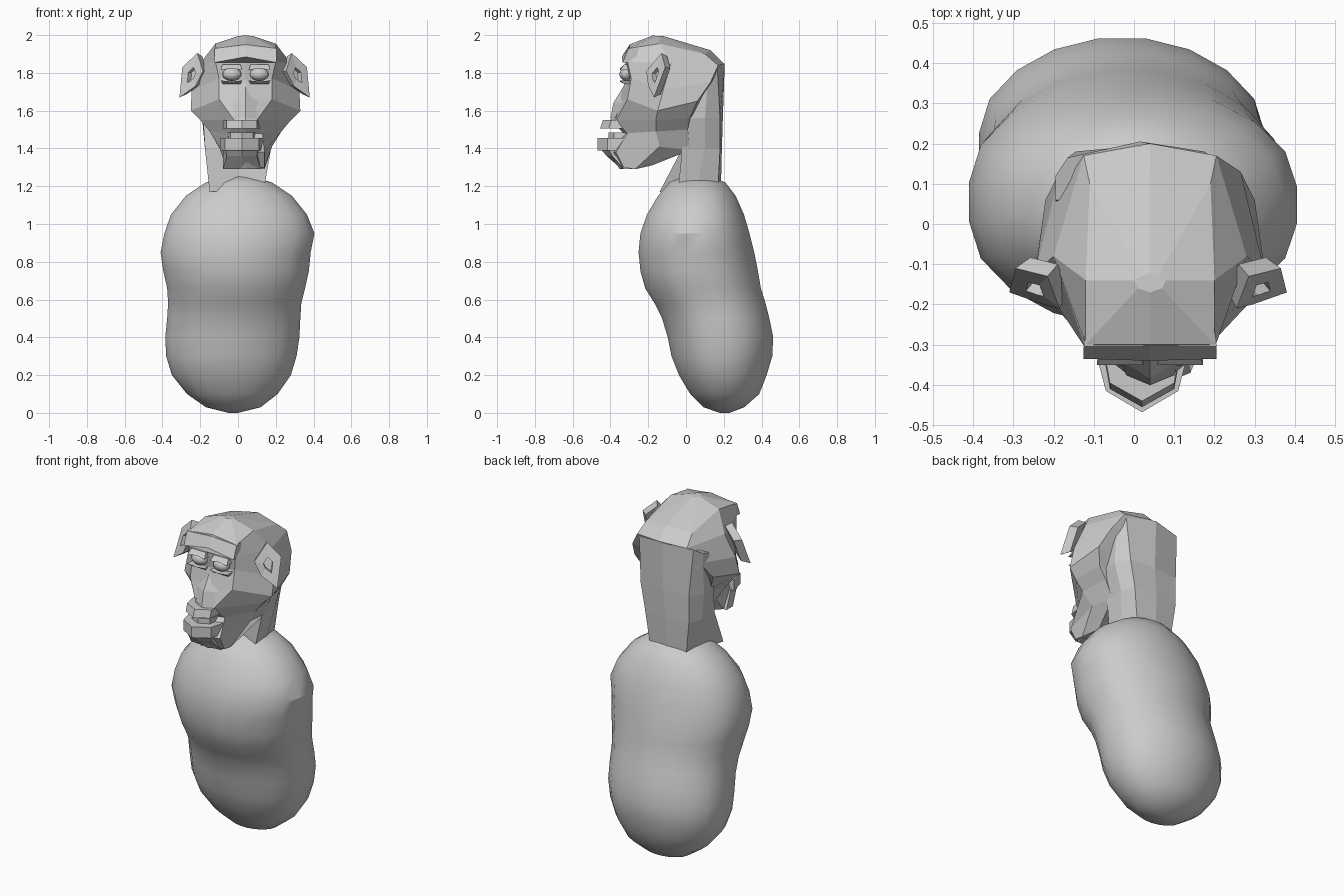
import bpy, bmesh, math
from mathutils import Vector

cube = bpy.data.objects.get("Cube")
if cube:
    bpy.data.objects.remove(cube, do_unlink=True)

grey = bpy.data.materials.new("plain_grey")
grey.use_nodes = True
grey.diffuse_color = (0.6, 0.6, 0.6, 1)
grey.node_tree.nodes["Principled BSDF"].inputs["Base Color"].default_value = grey.diffuse_color

MID = 0.04  # head centre line
MOUTH = 0.02  # the mouth sits slightly off centre


def finish(name, bm, smooth=False):
    """Turn a bmesh into a named object."""
    bmesh.ops.remove_doubles(bm, verts=bm.verts, dist=0.0005)
    bmesh.ops.recalc_face_normals(bm, faces=bm.faces)
    mesh = bpy.data.meshes.new(name)
    bm.to_mesh(mesh)
    bm.free()
    mesh.materials.append(grey)
    obj = bpy.data.objects.new(name, mesh)
    bpy.context.collection.objects.link(obj)
    if smooth:
        bpy.ops.object.select_all(action='DESELECT')
        obj.select_set(True)
        bpy.context.view_layer.objects.active = obj
        bpy.ops.object.shade_smooth_by_angle(angle=math.radians(32))
    return obj


def loft(name, rings, smooth=False):
    """Skin closed rings of equal length and cap both ends."""
    bm = bmesh.new()
    rows = [[bm.verts.new(p) for p in ring] for ring in rings]
    n = len(rows[0])
    for low, high in zip(rows, rows[1:]):
        for i in range(n):
            j = (i + 1) % n
            bm.faces.new((low[i], low[j], high[j], high[i]))
    bm.faces.new(rows[0])
    bm.faces.new(rows[-1])
    return finish(name, bm, smooth)


def mirrored(half, centre=MID):
    """Complete a half ring running from front middle to back middle."""
    right = [Vector((centre + x, y, z)) for x, y, z in half]
    left = [Vector((centre - x, y, z)) for x, y, z in half[-2:0:-1]]
    return right + left


def mouth_slab(name, outline, bottom, top, shift=0.0):
    """Upright slab from a half outline; the top may lean back by shift."""
    rings = []
    for z, dy in ((bottom, 0.0), (top, shift)):
        rings.append(mirrored([(x, y + dy, z) for x, y in outline], MOUTH))
    return loft(name, rings)


# Body: leaning, lumpy capsule with flattened flanks (z, x range, y range)
sections = [
    (0, -.05, 0, .18, .23), (.03, -.17, .12, .09, .31), (.1, -.27, .21, .02, .39),
    (.2, -.35, .28, -.04, .43), (.3, -.38, .31, -.08, .46), (.4, -.385, .325, -.1, .465),
    (.5, -.375, .33, -.13, .445), (.58, -.37, .335, -.17, .425), (.66, -.375, .355, -.22, .4),
    (.75, -.395, .375, -.245, .385), (.85, -.41, .385, -.255, .365), (.95, -.39, .405, -.245, .34),
    (1.05, -.355, .365, -.21, .31), (1.15, -.275, .285, -.15, .265), (1.22, -.17, .18, -.09, .21),
    (1.255, -.06, .06, -.01, .12)]
SIDES = 20
rings = []
for z, x0, x1, y0, y1 in sections:
    ring = []
    for i in range(SIDES):
        a = math.tau * (i + 0.5) / SIDES
        c = max(-1, min(1, 1.04 * math.cos(a)))
        ring.append(((x0 + x1 + c * (x1 - x0)) / 2,
                     (y0 + y1 + math.sin(a) * (y1 - y0)) / 2, z))
    rings.append(ring)
loft("body", rings, smooth=True)

# Neck: flat-backed column that widens upward into the skull
neck = [
    [(0, -.02, 1.18), (.14, -.04, 1.2), (.14, .06, 1.2), (.12, .17, 1.2), (0, .185, 1.2)],
    [(0, -.02, 1.4), (.175, -.02, 1.4), (.175, .1, 1.4), (.145, .18, 1.4), (0, .19, 1.4)],
    [(0, .0, 1.56), (.2, .0, 1.56), (.205, .1, 1.56), (.16, .18, 1.56), (0, .195, 1.56)],
    [(0, .05, 1.84), (.21, .06, 1.79), (.21, .12, 1.81), (.18, .165, 1.84), (0, .205, 1.85)]]
neck_rings = [mirrored(r, 0.0 if i < 2 else 0.015) for i, r in enumerate(neck)]
neck_rings[0][-1] = Vector((-.15, -.14, 1.17))  # tendon running forward on one side
loft("neck", neck_rings)

# Skull and jaw: faceted, from chin to crown
skull = [
    [(0, -.35, 1.29), (.1, -.33, 1.3), (.1, -.27, 1.29), (.06, -.18, 1.31), (0, -.18, 1.31)],
    [(0, -.41, 1.38), (.1, -.37, 1.38), (.14, -.14, 1.41), (.13, .02, 1.39), (0, .02, 1.39)],
    [(0, -.33, 1.48), (.09, -.31, 1.48), (.19, -.16, 1.49), (.17, .01, 1.5), (0, .02, 1.5)],
    [(0, -.4, 1.55), (.06, -.37, 1.55), (.24, -.16, 1.55), (.22, .02, 1.56), (0, .03, 1.56)],
    [(0, -.36, 1.65), (.14, -.31, 1.66), (.29, -.15, 1.6), (.26, .06, 1.65), (0, .1, 1.65)],
    [(0, -.32, 1.76), (.14, -.29, 1.77), (.285, -.12, 1.71), (.225, .13, 1.75), (0, .15, 1.75)],
    [(0, -.32, 1.87), (.16, -.31, 1.86), (.24, -.08, 1.85), (.165, .17, 1.84), (0, .2, 1.85)],
    [(0, -.3, 1.95), (.16, -.3, 1.93), (.16, -.14, 1.955), (.15, .1, 1.9), (0, .13, 1.92)],
    [(0, -.17, 2.0), (.03, -.16, 1.995), (.04, -.14, 1.995), (.02, -.13, 1.995), (0, -.12, 1.995)]]
loft("skull", [mirrored(r) for r in skull])

# Brow ridge
brow = [
    [(0, -.34, 1.885), (.165, -.335, 1.855), (.16, -.27, 1.855), (0, -.27, 1.88)],
    [(0, -.305, 1.94), (.165, -.305, 1.93), (.16, -.25, 1.93), (0, -.25, 1.945)]]
loft("brow_ridge", [mirrored(r) for r in brow])

# Lips, teeth and chin pad
mouth_slab("upper_lip", [(0, -.455), (.08, -.41), (.1, -.3), (0, -.3)], 1.505, 1.55, 0.015)
mouth_slab("lower_lip", [(0, -.468), (.09, -.415), (.115, -.32), (0, -.32)], 1.39, 1.455)
mouth_slab("teeth", [(0, -.41), (.06, -.38), (.07, -.32), (0, -.32)], 1.45, 1.485)
chin = [
    [(0, -.34, 1.29), (.1, -.33, 1.29), (.1, -.27, 1.29), (0, -.27, 1.29)],
    [(0, -.42, 1.36), (.08, -.39, 1.36), (.1, -.3, 1.37), (0, -.3, 1.37)],
    [(0, -.45, 1.395), (.085, -.41, 1.395), (.1, -.31, 1.395), (0, -.31, 1.395)]]
loft("chin", [mirrored(r, MOUTH) for r in chin])

# Nose: low wedge between the eyes and the upper lip
nose = [
    [(0, -.4, 1.56), (.06, -.375, 1.56), (0, -.33, 1.56)],
    [(0, -.385, 1.64), (.07, -.34, 1.64), (0, -.3, 1.64)],
    [(0, -.33, 1.73), (.03, -.31, 1.73), (0, -.29, 1.73)]]
loft("nose", [mirrored(r) for r in nose])

# Eyes with thin angular lids
for side, label in ((-1, "right"), (1, "left")):
    ex = MID + side * 0.072
    bm = bmesh.new()
    bmesh.ops.create_uvsphere(bm, u_segments=12, v_segments=8, radius=0.05)
    for v in bm.verts:
        v.co = Vector((ex + v.co.x, -0.315 + v.co.y * 0.75, 1.793 + v.co.z * 0.7))
    finish(label + "_eye", bm, smooth=True)
    for lid, z, tip in (("upper", 1.815, 1.845), ("lower", 1.76, 1.74)):
        bm = bmesh.new()
        front = [(-.055, z), (0, z + (tip - z) * 0.3), (.06, z), (.05, tip), (-.045, tip)]
        ends = [[bm.verts.new((ex + side * x, -0.35 if h != tip else -0.325, h)) for x, h in front],
                [bm.verts.new((ex + side * x, -0.28, h)) for x, h in front]]
        for ring in ends:
            bm.faces.new(ring)
        for i in range(len(front)):
            j = (i + 1) % len(front)
            bm.faces.new((ends[0][i], ends[0][j], ends[1][j], ends[1][i]))
        finish(label + "_" + lid + "_eyelid", bm)

# Ears: angular shells with a sunken diamond hollow
ear = [(.25, -.13, 1.905), (.33, -.11, 1.83), (.345, -.17, 1.67), (.26, -.2, 1.73), (.22, -.21, 1.81)]
for side, label in ((-1, "right"), (1, "left")):
    rim = [Vector((MID + side * x - 0.005, y, z)) for x, y, z in ear]
    centre = sum(rim, Vector()) / len(rim)
    inward = Vector((-side * 0.03, 0.035, 0))
    back = [p.lerp(centre, 0.15) + inward for p in rim]
    lip = [p.lerp(centre, 0.65) for p in rim]
    hollow = [p + inward * 0.6 for p in lip]
    loft(label + "_ear", [back, rim, lip, hollow])
